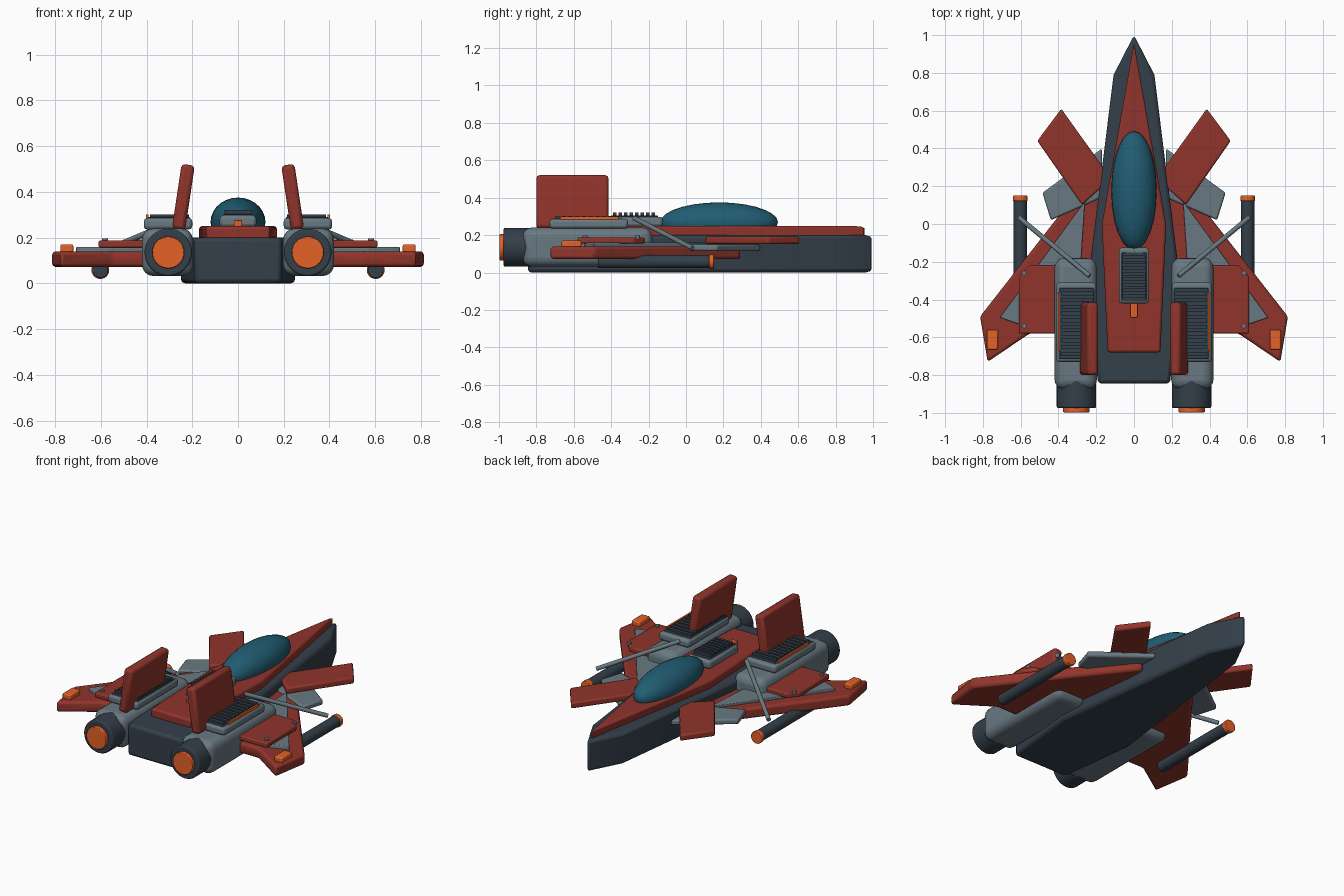
import bpy, bmesh
from math import radians, pi
from mathutils import Matrix, Vector

if "Cube" in bpy.data.objects:
    bpy.data.objects.remove(bpy.data.objects["Cube"])

COLORS = {
    "red": (0.28, 0.035, 0.024, 1), "dark": (0.034, 0.05, 0.068, 1),
    "steel": (0.14, 0.19, 0.22, 1), "orange": (0.78, 0.12, 0.02, 1),
    "glass": (0.015, 0.11, 0.17, 1)}
MATS = {}
for key, col in COLORS.items():
    MATS[key] = bpy.data.materials.new(key + "_paint")
    MATS[key].diffuse_color = col


def finish(bm, name, mat, bevel=0, segs=2, mirror=False):
    """Turn a bmesh in world coordinates into a shaded object."""
    bmesh.ops.recalc_face_normals(bm, faces=bm.faces)
    me = bpy.data.meshes.new(name)
    bm.to_mesh(me)
    bm.free()
    ob = bpy.data.objects.new(name, me)
    bpy.context.collection.objects.link(ob)
    me.materials.append(MATS[mat])
    if bevel:
        m = ob.modifiers.new("Bevel", 'BEVEL')
        m.width, m.segments, m.limit_method = bevel, segs, 'ANGLE'
        m.angle_limit = radians(25)
    if mirror:
        ob.modifiers.new("Mirror", 'MIRROR').use_mirror_merge = False
    bpy.context.view_layer.objects.active = ob
    ob.select_set(True)
    bpy.ops.object.shade_smooth_by_angle(angle=radians(35))
    ob.select_set(False)
    return ob


def add_box(bm, x, y, z, tilt=0):
    lo, hi = Vector((x[0], y[0], z[0])), Vector((x[1], y[1], z[1]))
    mat = (Matrix.Translation((lo + hi) / 2) @ Matrix.Rotation(tilt, 4, 'Y')
           @ Matrix.Diagonal((*(hi - lo), 1)))
    bmesh.ops.create_cube(bm, size=1, matrix=mat)


def box(name, mat, x, y, z, tilt=0, **kw):
    bm = bmesh.new()
    add_box(bm, x, y, z, tilt)
    return finish(bm, name, mat, **kw)


def plate(name, mat, pts, z0, z1, **kw):
    """Extrude a plan outline from z0 to z1."""
    bm = bmesh.new()
    face = bm.faces.new([bm.verts.new((x, y, z0)) for x, y in pts])
    ext = bmesh.ops.extrude_face_region(bm, geom=[face])
    vs = [v for v in ext["geom"] if isinstance(v, bmesh.types.BMVert)]
    bmesh.ops.translate(bm, verts=vs, vec=(0, 0, z1 - z0))
    return finish(bm, name, mat, **kw)


def rod(name, mat, a, b, r, segs=24, **kw):
    """Cylinder between two points."""
    a, b = Vector(a), Vector(b)
    bm = bmesh.new()
    mtx = Matrix.Translation((a + b) / 2) @ (b - a).to_track_quat('Z', 'Y').to_matrix().to_4x4()
    bmesh.ops.create_cone(bm, cap_ends=True, segments=segs, radius1=r, radius2=r,
                          depth=(b - a).length, matrix=mtx)
    return finish(bm, name, mat, **kw)


def slats(name, x, y0, y1, z, count, **kw):
    """Row of louvre bars along y."""
    bm = bmesh.new()
    step = (y1 - y0) / count
    for i in range(count):
        y = y0 + step * (i + 0.5)
        add_box(bm, x, (y - step * 0.3, y + step * 0.3), z)
    return finish(bm, name, "dark", **kw)


def sym(half):
    """Complete a right-hand outline, starting on the centre line."""
    return half + [(-x, y) for x, y in reversed(half) if x > 0]


# Fuselage, deck and canopy
plate("hull", "dark", sym([(0, 1), (0.108, 0.79), (0.25, -0.35), (0.19, -0.845)]),
      0, 0.2, bevel=0.018)
plate("upper_deck", "red", sym([(0, 0.96), (0.17, 0.0), (0.14, -0.68)]),
      0.19, 0.25, bevel=0.012)
bm = bmesh.new()
bmesh.ops.create_uvsphere(bm, u_segments=24, v_segments=14, radius=1,
                          matrix=Matrix.Translation((0, 0.177, 0.268))
                          @ Matrix.Diagonal((0.12, 0.315, 0.107, 1)))
finish(bm, "canopy", "glass")

# Spine vent and marker
box("spine_vent_frame", "steel", (-0.08, 0.08), (-0.42, -0.125), (0.245, 0.298), bevel=0.015)
box("spine_vent_panel", "dark", (-0.065, 0.065), (-0.405, -0.15), (0.29, 0.304), bevel=0.004)
slats("spine_vent_slats", (-0.06, 0.06), -0.395, -0.16, (0.302, 0.32), 8)
box("spine_marker", "orange", (-0.018, 0.018), (-0.495, -0.42), (0.245, 0.276), bevel=0.004)

# Engines
box("engine_nacelle", "steel", (0.197, 0.42), (-0.875, -0.18), (0.032, 0.24),
    bevel=0.05, segs=4, mirror=True)
rod("engine_nozzle", "dark", (0.305, -0.82, 0.135), (0.305, -0.975, 0.135), 0.104,
    segs=32, bevel=0.008, mirror=True)
rod("engine_glow", "orange", (0.305, -0.96, 0.135), (0.305, -0.997, 0.135), 0.07,
    segs=32, bevel=0.004, mirror=True)

# Engine vents
box("engine_vent_frame", "steel", (0.2, 0.412), (-0.73, -0.31), (0.235, 0.286),
    bevel=0.015, mirror=True)
box("engine_vent_panel", "dark", (0.21, 0.395), (-0.715, -0.34), (0.28, 0.29),
    bevel=0.004, mirror=True)
slats("engine_vent_slats", (0.215, 0.385), -0.705, -0.35, (0.288, 0.302), 10, mirror=True)
box("engine_vent_light", "orange", (0.391, 0.402), (-0.67, -0.36), (0.28, 0.3), mirror=True)

# Tail fins lean inward
box("tail_fin", "red", (0.21, 0.268), (-0.8, -0.415), (0.235, 0.52), tilt=radians(-8.5),
    bevel=0.016, mirror=True)

# Wings with layered armour
plate("wing", "red", [(0.17, 0.29), (0.205, 0.29), (0.815, -0.49), (0.775, -0.73),
                      (0.55, -0.578), (0.17, -0.578)], 0.072, 0.14, bevel=0.015, mirror=True)
plate("wing_inlay", "steel", [(0.26, 0.12), (0.71, -0.495), (0.57, -0.545), (0.3, -0.5)],
      0.13, 0.16, bevel=0.005, mirror=True)
plate("wing_armour", "red", [(0.38, -0.22), (0.555, -0.22), (0.61, -0.28), (0.61, -0.58),
                             (0.38, -0.58)], 0.155, 0.188, bevel=0.008, mirror=True)
for i, y in enumerate((-0.26, -0.54)):
    rod(f"armour_bolt_{i + 1}", "steel", (0.582, y, 0.18), (0.582, y, 0.197), 0.013,
        segs=12, mirror=True)
box("wingtip_light", "orange", (0.72, 0.777), (-0.665, -0.56), (0.135, 0.17),
    bevel=0.007, mirror=True)

# Forward canards and the grey vanes beneath them
plate("canard", "red", [(0.385, 0.61), (0.512, 0.44), (0.275, 0.1), (0.12, 0.24)],
      0.152, 0.192, bevel=0.01, mirror=True)
plate("lower_vane", "steel", [(0.17, 0.4), (0.41, 0.22), (0.485, 0.165), (0.44, 0.02),
                              (0.17, 0.14)], 0.115, 0.15, bevel=0.01, mirror=True)

# Struts and wing cannons
rod("strut", "steel", (0.235, -0.275, 0.29), (0.61, 0.035, 0.13), 0.013, segs=12, mirror=True)
rod("cannon_barrel", "dark", (0.602, -0.47, 0.058), (0.602, 0.13, 0.058), 0.035,
    bevel=0.004, mirror=True)
rod("cannon_muzzle", "orange", (0.602, 0.122, 0.058), (0.602, 0.15, 0.058), 0.039,
    bevel=0.004, mirror=True)

for m in bpy.data.materials:
    if m.users and not m.is_grease_pencil:
        m.use_nodes = True
        m.node_tree.nodes["Principled BSDF"].inputs["Base Color"].default_value = m.diffuse_color
